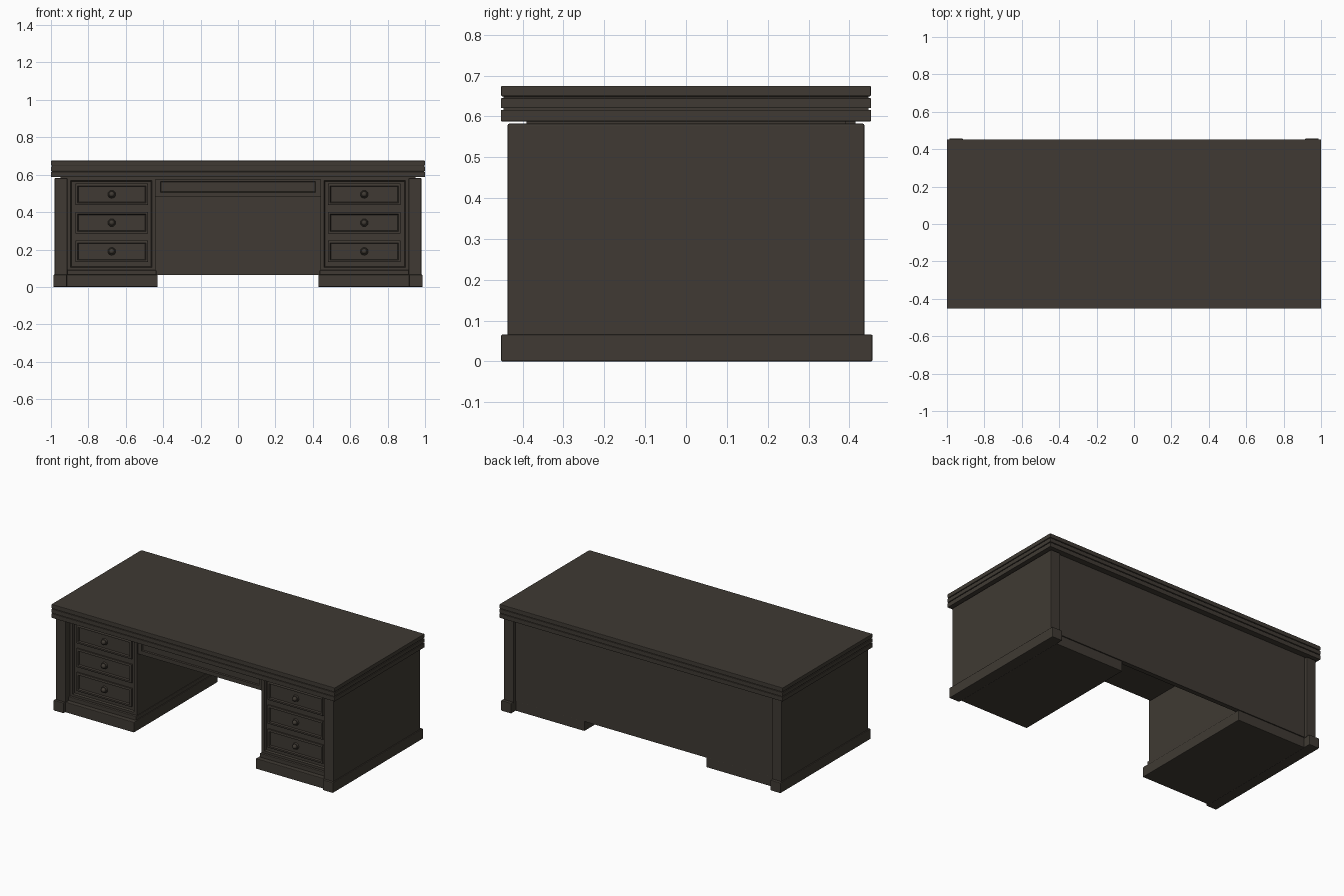
import bpy, bmesh
from mathutils import Vector, Matrix

cube = bpy.data.objects.get("Cube")
if cube:
    bpy.data.objects.remove(cube, do_unlink=True)

# One dark stained wood for the whole desk
wood = bpy.data.materials.new("dark_wood")
wood.use_nodes = True
COLOUR = (0.05, 0.042, 0.033, 1)
wood.diffuse_color = COLOUR
bsdf = next(n for n in wood.node_tree.nodes if n.type == 'BSDF_PRINCIPLED')
bsdf.inputs["Base Color"].default_value = COLOUR
bsdf.inputs["Roughness"].default_value = 0.6


def finish(name, bm, bevel=0.0):
    mesh = bpy.data.meshes.new(name)
    bm.to_mesh(mesh)
    bm.free()
    mesh.materials.append(wood)
    ob = bpy.data.objects.new(name, mesh)
    bpy.context.collection.objects.link(ob)
    if bevel:
        mod = ob.modifiers.new("soft_edges", 'BEVEL')
        mod.width, mod.segments = bevel, 2
    return ob


def box(name, xs, ys, zs, bevel=0.0, insets=()):
    """Box between the given ranges; insets are (width, depth) steps on the front face."""
    lo, hi = [Vector(p) for p in zip(sorted(xs), ys, zs)]
    bm = bmesh.new()
    bmesh.ops.create_cube(bm, size=1)
    for v in bm.verts:
        v.co = Vector(((lo[i] + hi[i]) / 2 + v.co[i] * (hi[i] - lo[i]) for i in range(3)))
    bm.normal_update()
    front = min(bm.faces, key=lambda f: f.calc_center_median().y)
    for width, depth in insets:
        bmesh.ops.inset_region(bm, faces=[front], thickness=width, use_even_offset=True)
        for v in front.verts:
            v.co.y += depth
    return finish(name, bm, bevel)


def knob(name, x, y, z):
    bm = bmesh.new()
    # Rose plate and domed pull
    turn = Matrix.Rotation(1.5708, 4, 'X')
    bmesh.ops.create_cone(bm, cap_ends=True, segments=16, radius1=0.022, radius2=0.018,
                          depth=0.012, matrix=Matrix.Translation((x, y, z)) @ turn)
    bmesh.ops.create_uvsphere(bm, u_segments=16, v_segments=8, radius=0.015,
                              matrix=Matrix.Translation((x, y - 0.008, z)) @ turn)
    ob = finish(name, bm)
    bpy.context.view_layer.objects.active = ob
    ob.select_set(True)
    bpy.ops.object.shade_smooth_by_angle()
    ob.select_set(False)


# Layered desk top with shadow grooves
box("top_board", (-1, 1), (-0.453, 0.453), (0.649, 0.675), 0.003)
box("top_upper_groove", (-0.994, 0.994), (-0.447, 0.447), (0.643, 0.651))
box("top_middle_moulding", (-1, 1), (-0.453, 0.453), (0.62, 0.645), 0.002)
box("top_lower_groove", (-0.994, 0.994), (-0.447, 0.447), (0.614, 0.622))
box("top_lower_moulding", (-1, 1), (-0.453, 0.453), (0.588, 0.616), 0.002)
box("top_neck", (-0.95, 0.95), (-0.39, 0.39), (0.575, 0.59))

# Back panel and centre drawer
box("back_panel", (-0.915, 0.915), (0.385, 0.415), (0.065, 0.589))
box("centre_drawer", (-0.44, 0.44), (-0.38, 0.39), (0.48, 0.589),
    insets=[(0.026, 0), (0.003, 0.008)])

# Matching pedestals
for side, s in (("right", -1), ("left", 1)):
    def span(a, b):
        return (s * a, s * b)
    box(side + "_end_panel", span(0.912, 0.98), (-0.437, 0.437), (0.06, 0.582), 0.004)
    box(side + "_end_plinth", span(0.915, 0.987), (-0.453, 0.457), (0, 0.066), 0.004)
    box(side + "_plinth", span(0.43, 0.918), (-0.435, 0.41), (0, 0.066), 0.004)
    box(side + "_base_moulding", span(0.436, 0.915), (-0.405, 0.388), (0.06, 0.09), 0.004)
    box(side + "_drawer_case", span(0.44, 0.915), (-0.39, 0.39), (0.085, 0.589),
        insets=[(0.02, 0), (0.004, 0.013)])
    for row, z in enumerate((0.19, 0.343, 0.495), 1):
        box(f"{side}_drawer_{row}", span(0.48, 0.87), (-0.388, -0.36), (z - 0.058, z + 0.058),
            insets=[(0.004, -0.002), (0.008, 0), (0.004, 0.01)])
        knob(f"{side}_knob_{row}", s * 0.675, -0.383, z)
